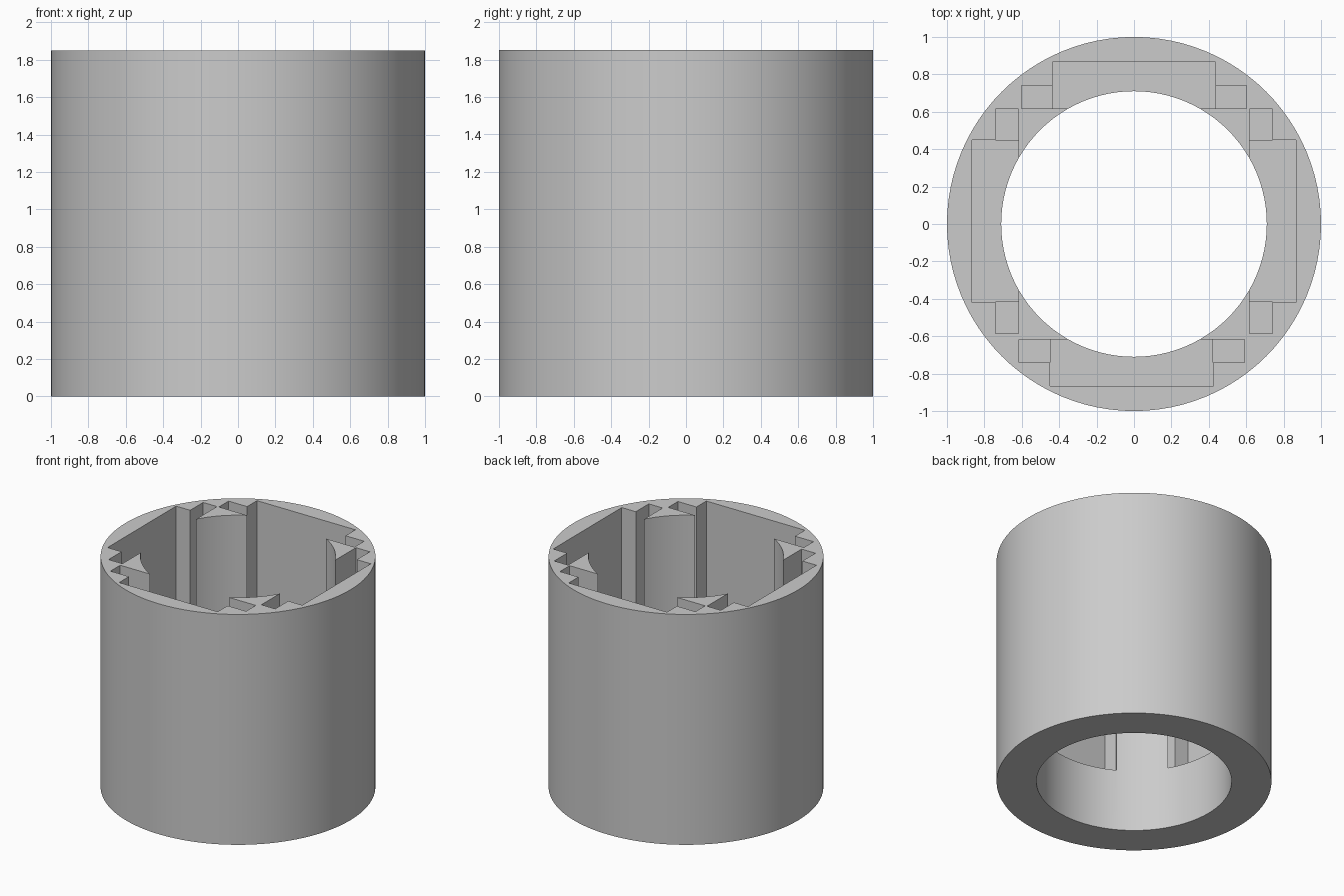
import bpy
import math

if "Cube" in bpy.data.objects:
    bpy.data.objects.remove(bpy.data.objects["Cube"], do_unlink=True)

HEIGHT = 1.85
POCKET_FLOOR = 0.5
SLOT_FLOOR = 0.45
TOP = HEIGHT + 0.1      # cutters run past the rim
LAP = 0.002             # slots overlap their pocket slightly

grey = bpy.data.materials.new("plain_grey")
grey.use_nodes = True
grey.diffuse_color = (0.6, 0.6, 0.6, 1)
grey.node_tree.nodes["Principled BSDF"].inputs["Base Color"].default_value = (0.6, 0.6, 0.6, 1)


def cylinder(name, radius, z0, z1):
    bpy.ops.mesh.primitive_cylinder_add(vertices=96, radius=radius, depth=z1 - z0,
                                        location=(0, 0, (z0 + z1) / 2))
    bpy.context.object.name = name
    return bpy.context.object


def box(name, x0, x1, y0, y1, z0):
    bpy.ops.mesh.primitive_cube_add(size=1, location=((x0 + x1) / 2, (y0 + y1) / 2, (z0 + TOP) / 2))
    ob = bpy.context.object
    ob.name = name
    ob.scale = (abs(x1 - x0), abs(y1 - y0), TOP - z0)
    bpy.ops.object.transform_apply(location=True, rotation=False, scale=True)
    return ob


def cut(body, cutter):
    mod = body.modifiers.new("cut", "BOOLEAN")
    mod.operation = "DIFFERENCE"
    mod.solver = "EXACT"
    mod.object = cutter
    bpy.context.view_layer.objects.active = body
    bpy.ops.object.modifier_apply(modifier=mod.name)
    bpy.data.objects.remove(cutter, do_unlink=True)


# Outer sleeve with a straight bore
sleeve = cylinder("sleeve", 1.0, 0, HEIGHT)
sleeve.data.materials.append(grey)
cut(sleeve, cylinder("bore_cutter", 0.71, -0.1, TOP))


def side_cut(axis, sign, lo, hi):
    """One wide pocket with a narrow slot at each end."""
    spans = [(lo, hi, 0.865, POCKET_FLOOR),
             (lo - 0.165, lo + LAP, 0.74, SLOT_FLOOR),
             (hi - LAP, hi + 0.165, 0.74, SLOT_FLOOR)]
    for a, b, reach, floor in spans:
        near, far = sign * 0.617, sign * reach
        if axis == "y":
            cut(sleeve, box("pocket_cutter", a, b, near, far, floor))
        else:
            cut(sleeve, box("pocket_cutter", near, far, a, b, floor))


# Pockets on the back, front, left and right
side_cut("y", 1, -0.437, 0.437)
side_cut("y", -1, -0.45, 0.425)
side_cut("x", 1, -0.42, 0.45)
side_cut("x", -1, -0.42, 0.45)

# Smooth round walls, crisp pocket edges
bpy.ops.object.select_all(action="DESELECT")
sleeve.select_set(True)
bpy.context.view_layer.objects.active = sleeve
bpy.ops.object.shade_smooth_by_angle(angle=math.radians(30))
